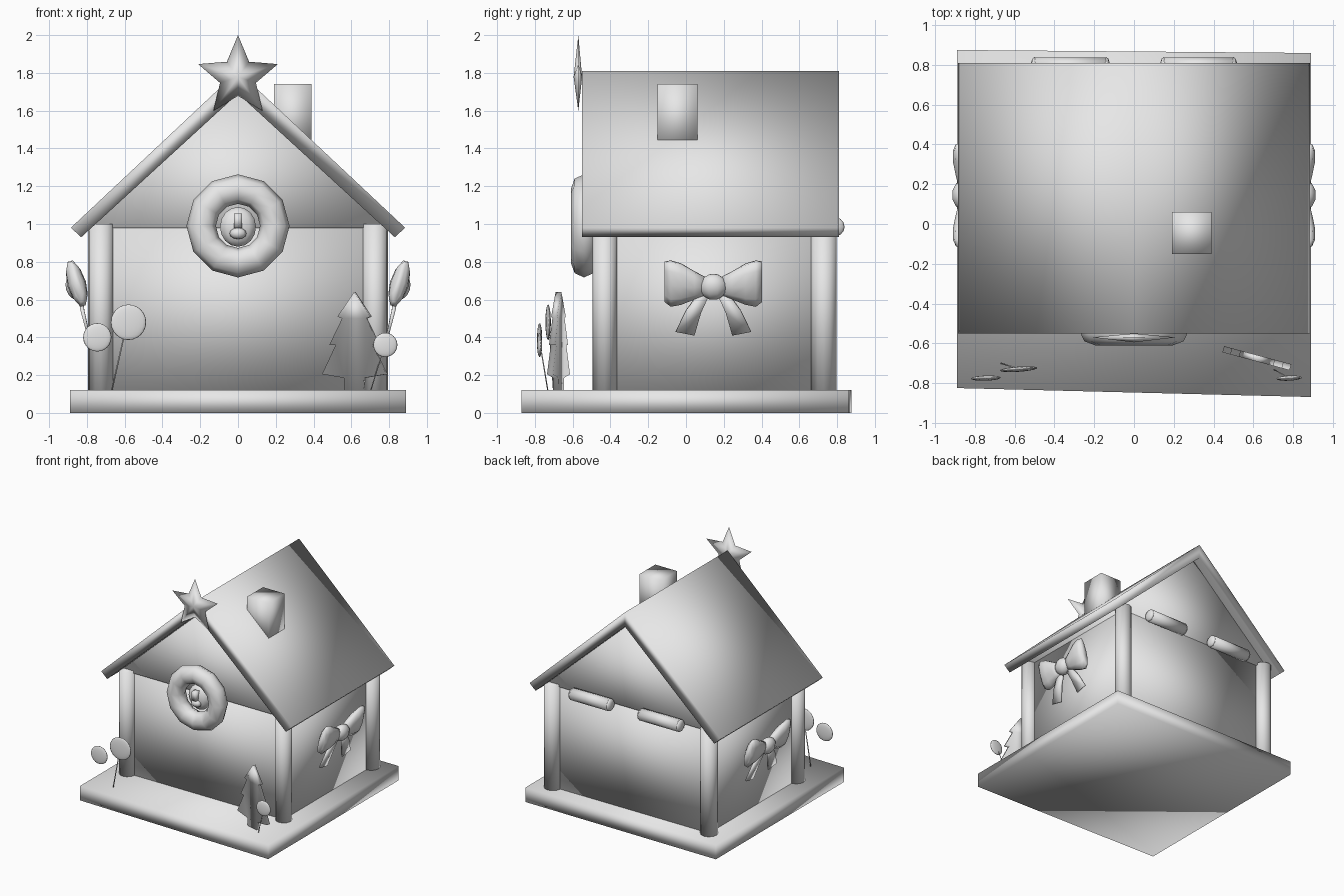
import bpy, bmesh, math
from mathutils import Matrix, Vector

if "Cube" in bpy.data.objects:
    bpy.data.objects.remove(bpy.data.objects["Cube"])

grey = bpy.data.materials.new("plain_grey")
grey.diffuse_color = (0.8, 0.8, 0.8, 1)
grey.use_nodes = True
grey.node_tree.nodes["Principled BSDF"].inputs["Base Color"].default_value = grey.diffuse_color


def finish(name, bm, smooth=True, matrix=None):
    """Turn a bmesh into a named, coloured object."""
    if matrix is not None:
        bm.transform(matrix)
    bmesh.ops.recalc_face_normals(bm, faces=bm.faces)
    for f in bm.faces:
        f.smooth = smooth
    me = bpy.data.meshes.new(name)
    bm.to_mesh(me)
    bm.free()
    me.materials.append(grey)
    ob = bpy.data.objects.new(name, me)
    bpy.context.collection.objects.link(ob)
    return ob


def prism(name, profile, y0, y1, smooth=True, matrix=None):
    """Extrude an (x, z) outline along y."""
    bm = bmesh.new()
    a = [bm.verts.new((x, y0, z)) for x, z in profile]
    b = [bm.verts.new((x, y1, z)) for x, z in profile]
    bm.faces.new(a)
    bm.faces.new(b[::-1])
    n = len(a)
    for i in range(n):
        bm.faces.new((a[i], b[i], b[(i + 1) % n], a[(i + 1) % n]))
    return finish(name, bm, smooth, matrix)


def box(name, x0, x1, y0, y1, z0, z1):
    return prism(name, [(x0, z0), (x1, z0), (x1, z1), (x0, z1)], y0, y1)


def rod(name, p, q, r, sides=10, smooth=True):
    """Cylinder between two points."""
    p, q = Vector(p), Vector(q)
    d = q - p
    bm = bmesh.new()
    bmesh.ops.create_cone(bm, cap_ends=True, segments=sides, radius1=r, radius2=r, depth=d.length)
    m = Matrix.Translation((p + q) / 2) @ d.to_track_quat('Z', 'Y').to_matrix().to_4x4()
    return finish(name, bm, smooth, m)


def ball(name, centre, scale, u=16, v=10, matrix=None):
    bm = bmesh.new()
    bmesh.ops.create_uvsphere(bm, u_segments=u, v_segments=v, radius=1)
    m = Matrix.Translation(centre) @ Matrix.Diagonal((*scale, 1))
    return finish(name, bm, True, (matrix or Matrix()) @ m)


def loft(name, rings, matrix):
    """Skin a list of equal-length point rings and cap both ends."""
    bm = bmesh.new()
    rs = [[bm.verts.new(p) for p in ring] for ring in rings]
    n = len(rs[0])
    for a, b in zip(rs, rs[1:]):
        for i in range(n):
            bm.faces.new((a[i], a[(i + 1) % n], b[(i + 1) % n], b[i]))
    bm.faces.new(rs[0])
    bm.faces.new(rs[-1][::-1])
    return finish(name, bm, True, matrix)


# Base slab, very slightly out of square
base = box("base", -0.89, 0.89, -0.84, 0.865, 0, 0.12)
for v in base.data.vertices:
    if v.co.y < 0:
        v.co.y = -0.87 if v.co.x > 0 else -0.825
    else:
        v.co.y = 0.86 if v.co.x > 0 else 0.875

# Walls, gable and corner posts
box("walls", -0.725, 0.725, -0.43, 0.73, 0.12, 0.98)
prism("gable", [(-0.78, 0.98), (0.78, 0.98), (0, 1.7)], -0.44, 0.74)
for x in (-0.725, 0.725):
    for y, r in ((-0.43, 0.064), (0.73, 0.068)):
        rod("corner_post", (x, y, 0.1), (x, y, 1.0), r, 12)

# Roof shell and chimney
prism("roof", [(-0.885, 0.98), (0, 1.81), (0.885, 0.98),
               (0.83, 0.93), (0, 1.69), (-0.83, 0.93)], -0.55, 0.81)
box("chimney", 0.19, 0.39, -0.15, 0.06, 1.4, 1.74)

# Star on the front peak: raised centre, thin body
bm = bmesh.new()
rim = []
for i in range(10):
    r = 0.222 if i % 2 == 0 else 0.1
    a = math.pi / 2 + i * math.pi / 5
    rim.append(bm.verts.new((r * math.cos(a), -0.57, 1.778 + r * math.sin(a))))
front, back = bm.verts.new((0, -0.595, 1.778)), bm.verts.new((0, -0.55, 1.778))
for i in range(10):
    bm.faces.new((rim[i], rim[(i + 1) % 10], front))
    bm.faces.new((rim[(i + 1) % 10], rim[i], back))
finish("star", bm)

# Wreath with a bell hanging in its opening
bm = bmesh.new()
grid = []
for i in range(12):
    a = 2 * math.pi * i / 12
    row = []
    for j in range(8):
        b = 2 * math.pi * j / 8
        r = 0.195 + 0.078 * math.cos(b)
        row.append(bm.verts.new((r * math.sin(a), -0.54 + 0.07 * math.sin(b), 0.99 + r * math.cos(a))))
    grid.append(row)
for i in range(12):
    for j in range(8):
        k, l = (i + 1) % 12, (j + 1) % 8
        bm.faces.new((grid[i][j], grid[k][j], grid[k][l], grid[i][l]))
finish("wreath", bm)
ball("bell", (0, -0.5, 0.985), (0.1, 0.06, 0.105), 10, 8)
box("bell_ribbon", -0.02, 0.02, -0.585, -0.53, 0.98, 1.055)
ball("bell_clapper", (0, -0.555, 0.95), (0.045, 0.03, 0.03), 8, 6)

# Rounded candy bars along the back
for x0, x1 in ((-0.52, -0.12), (0.13, 0.52)):
    rod("back_bar", (x0 + 0.02, 0.79, 0.985), (x1 - 0.02, 0.79, 0.985), 0.05, 10)
    for x in (x0 + 0.02, x1 - 0.02):
        ball("back_bar_end", (x, 0.79, 0.985), (0.02, 0.05, 0.05), 10, 6)

# Side bows: loops, knot and tails, leaning out at the bottom
for side in (-1, 1):
    m = (Matrix.Diagonal((side, 1, 1, 1)) @ Matrix.Translation((0.85, 0.145, 0.67))
         @ Matrix.Rotation(math.radians(16), 4, 'Y'))
    for s in (-1, 1):
        # y, centre height, half height, half thickness
        rings = []
        for y, zc, h, t in ((0.04, 0, 0.05, 0.03), (0.1, 0.005, 0.078, 0.042),
                            (0.17, 0.012, 0.115, 0.05), (0.225, 0.015, 0.13, 0.045),
                            (0.258, 0.025, 0.115, 0.025)):
            rings.append([(t * math.cos(k * math.pi / 5), s * y,
                           zc + h * math.sin(k * math.pi / 5)) for k in range(10)])
        loft("bow_loop", rings, m)
        tail = [[(x, s * y, z) for x, y, z in ring] for ring in (
            [(-0.012, 0.02, -0.04), (0.012, 0.02, -0.04), (0.012, 0.08, -0.04), (-0.012, 0.08, -0.04)],
            [(0.0, 0.065, -0.14), (0.02, 0.065, -0.14), (0.02, 0.145, -0.13), (0.0, 0.145, -0.13)],
            [(0.008, 0.1, -0.265), (0.022, 0.1, -0.265), (0.022, 0.2, -0.245), (0.008, 0.2, -0.245)])]
        loft("bow_tail", tail, m)
    ball("bow_knot", (0.01, 0, 0), (0.055, 0.075, 0.07), 10, 8, m)

# Flat fir tree, turned a little
half = [(0.05, 0.115), (0.055, 0.185), (0.175, 0.205), (0.1, 0.36),
        (0.135, 0.36), (0.065, 0.5), (0.09, 0.51)]
outline = half + [(0, 0.64)] + [(-x, z) for x, z in reversed(half)]
prism("tree", outline, -0.016, 0.016, True,
      Matrix.Translation((0.618, -0.675, 0)) @ Matrix.Rotation(math.radians(-15), 4, 'Z'))

# Lollipops: lens-shaped heads and hair-thin sticks
for x, y, z, r, tilt in ((-0.58, -0.73, 0.48, 0.094, 4), (-0.745, -0.775, 0.4, 0.075, 2),
                         (0.78, -0.775, 0.36, 0.064, 3)):
    ball("lollipop_head", (0, 0, 0), (r, 0.013, r), 20, 12,
         Matrix.Translation((x, y, z)) @ Matrix.Rotation(math.radians(tilt), 4, 'Z'))
rod("lollipop_stick", (-0.605, -0.72, 0.4), (-0.67, -0.7, 0.11), 0.004, 6)
rod("lollipop_stick", (0.765, -0.765, 0.32), (0.7, -0.73, 0.11), 0.003, 6)
